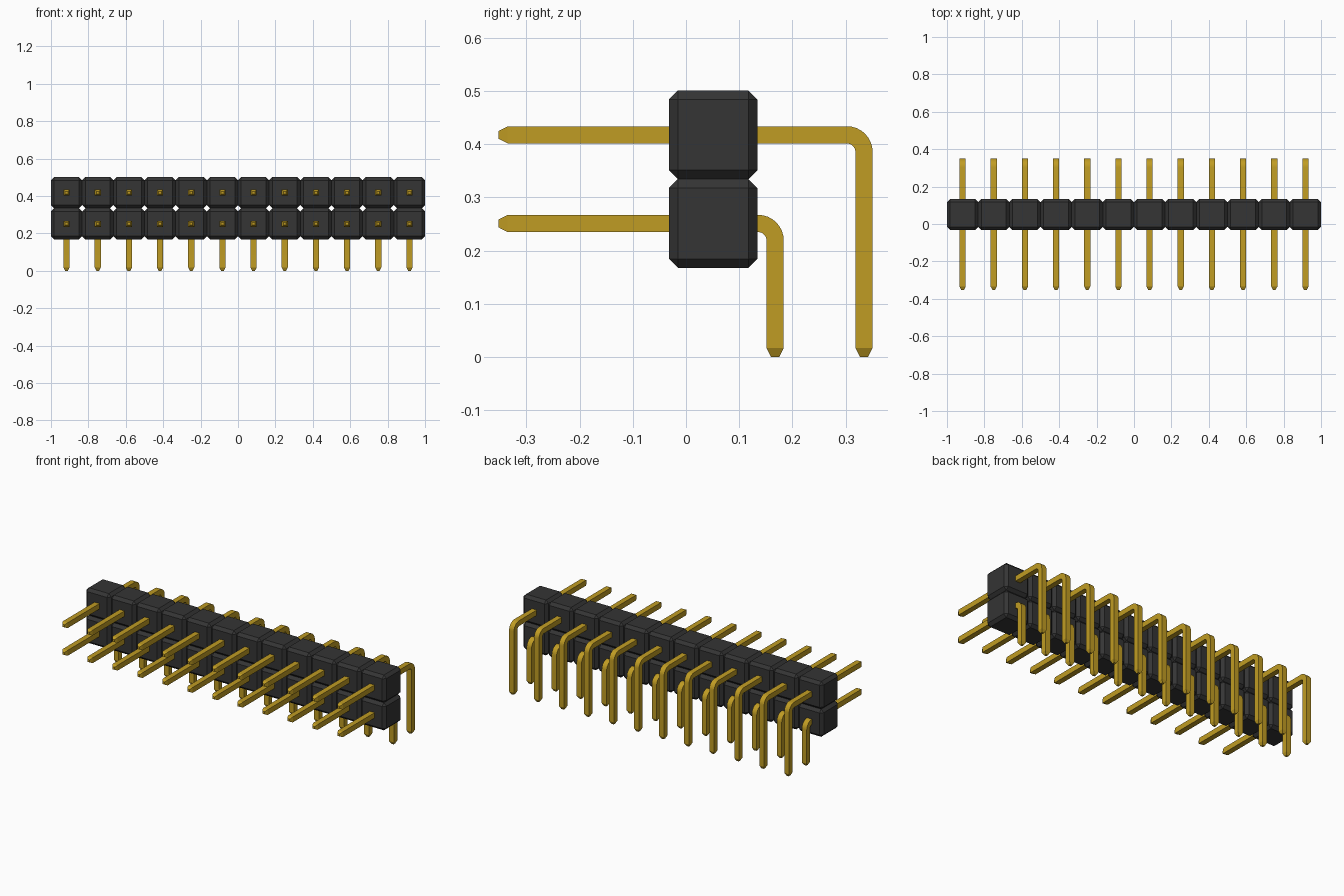
import bpy, bmesh, math

cube = bpy.data.objects.get("Cube")
if cube:
    bpy.data.objects.remove(cube, do_unlink=True)

COLUMNS = 12
PITCH = 2 / COLUMNS
BODY_Y = 0.051                 # centre depth of the housing
ROW_Z = (0.251, 0.4175)        # pin heights of lower and upper rows
LEG_Y = (0.1675, 0.3345)       # depth of the downward legs
HALF, TIP = 0.0162, 0.0075     # half width of pin and of its blunt tip
TAPER = 0.017
BEND = 0.032                   # centreline bend radius
STEPS = 8


def material(name, color, roughness):
    m = bpy.data.materials.new(name)
    m.use_nodes = True
    m.diffuse_color = color
    shader = m.node_tree.nodes["Principled BSDF"]
    shader.inputs["Base Color"].default_value = color
    shader.inputs["Roughness"].default_value = roughness
    return m


black = material("black plastic", (0.035, 0.035, 0.035, 1), 0.6)
gold = material("gold metal", (0.53, 0.335, 0.017, 1), 0.5)


def to_mesh(bm, name, mat):
    bmesh.ops.recalc_face_normals(bm, faces=bm.faces)
    mesh = bpy.data.meshes.new(name)
    bm.to_mesh(mesh)
    bm.free()
    mesh.materials.append(mat)
    return mesh


def place(name, mesh, location):
    obj = bpy.data.objects.new(name, mesh)
    obj.location = location
    bpy.context.collection.objects.link(obj)


# Housing cell: cube with every edge chamfered
def housing_mesh():
    bm = bmesh.new()
    bmesh.ops.create_cube(bm, size=PITCH)
    bmesh.ops.bevel(bm, geom=bm.edges[:], offset=0.017, offset_type='OFFSET',
                    segments=1, profile=0.5, affect='EDGES')
    return to_mesh(bm, "housing_cell", black)


# Pin: square section swept back, round the bend and down, tapered at both ends
def pin_mesh(z, leg_y):
    # Stations are (y, z, angle of the path below horizontal, half width)
    stations = [(-0.352, z, 0, TIP), (-0.352 + TAPER, z, 0, HALF)]
    for i in range(STEPS + 1):
        a = math.pi / 2 * i / STEPS
        stations.append((leg_y - BEND + BEND * math.sin(a),
                         z - BEND + BEND * math.cos(a), a, HALF))
    stations += [(leg_y, TAPER, math.pi / 2, HALF), (leg_y, 0, math.pi / 2, TIP)]

    bm = bmesh.new()
    rings = []
    for y, h, a, w in stations:
        ny, nz = math.sin(a) * w, math.cos(a) * w
        rings.append([bm.verts.new((sx * w, y + s * ny, h + s * nz))
                      for sx, s in ((-1, -1), (1, -1), (1, 1), (-1, 1))])
    for i, (r, q) in enumerate(zip(rings, rings[1:])):
        for k in range(4):
            f = bm.faces.new((r[k], r[k - 1], q[k - 1], q[k]))
            f.smooth = 2 <= i < 2 + STEPS      # only the bend is rounded
    bm.faces.new(rings[0])
    bm.faces.new(rings[-1])
    mesh = to_mesh(bm, "bent_pin", gold)
    mesh.set_sharp_from_angle(angle=math.radians(20))
    return mesh


# Two rows of cells and pins
cell = housing_mesh()
for row, z, leg_y in zip(("lower", "upper"), ROW_Z, LEG_Y):
    pin = pin_mesh(z, leg_y)
    for c in range(COLUMNS):
        x = (c - (COLUMNS - 1) / 2) * PITCH
        place(f"{row}_housing_{c + 1}", cell, (x, BODY_Y, z))
        place(f"{row}_pin_{c + 1}", pin, (x, 0, 0))
